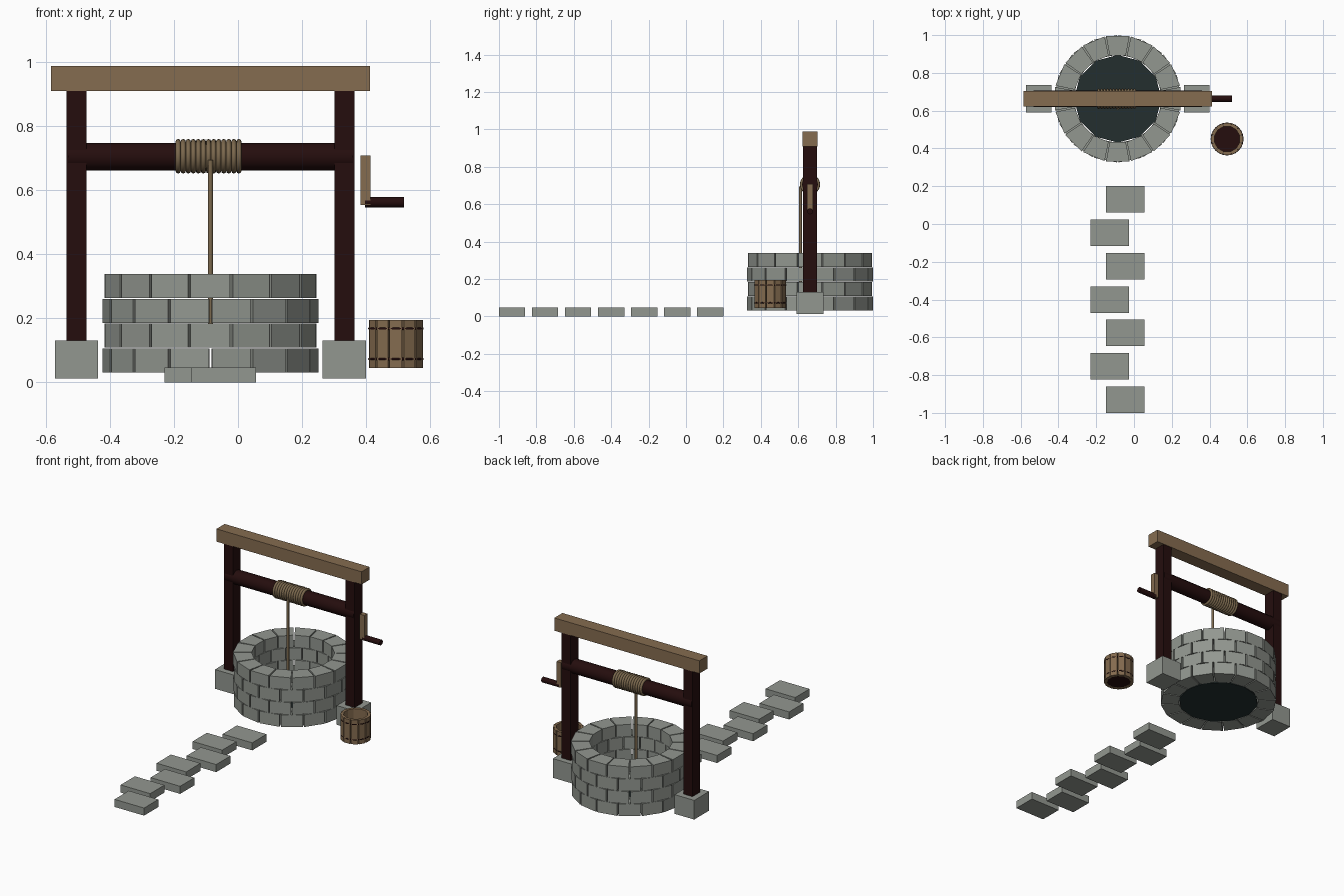
import bpy, bmesh, math
from mathutils import Matrix, Vector

if "Cube" in bpy.data.objects:
    bpy.data.objects.remove(bpy.data.objects["Cube"])

CX, CY = -0.086, 0.663          # well centre


def mat(name, rgb):
    m = bpy.data.materials.new(name)
    m.diffuse_color = (*rgb, 1)
    m.use_nodes = True
    m.node_tree.nodes["Principled BSDF"].inputs["Base Color"].default_value = m.diffuse_color
    return m


STONE = mat("grey stone", (0.29, 0.31, 0.28))
TAN = mat("tan wood", (0.235, 0.15, 0.08))
DARK = mat("dark wood", (0.018, 0.004, 0.004))
ROPE = mat("rope", (0.20, 0.14, 0.075))
WATER = mat("dark water", (0.017, 0.028, 0.028))


def finish(bm, name, material, smooth=False):
    bmesh.ops.recalc_face_normals(bm, faces=bm.faces)
    me = bpy.data.meshes.new(name)
    bm.to_mesh(me)
    bm.free()
    me.materials.append(material)
    for p in me.polygons:
        p.use_smooth = smooth and len(p.vertices) <= 4
    ob = bpy.data.objects.new(name, me)
    bpy.context.collection.objects.link(ob)
    return ob


def add_box(bm, centre, size, rot=Matrix()):
    m = Matrix.Translation(centre) @ rot @ Matrix.Diagonal((*size, 1))
    bmesh.ops.create_cube(bm, size=1, matrix=m)


def box(name, centre, size, material):
    bm = bmesh.new()
    add_box(bm, centre, size)
    return finish(bm, name, material)


def cylinder(name, centre, r, length, material, axis='Z', sides=12, smooth=True):
    rot = Matrix.Rotation(math.pi / 2, 4, 'Y') if axis == 'X' else Matrix()
    bm = bmesh.new()
    bmesh.ops.create_cone(bm, cap_ends=True, segments=sides, radius1=r, radius2=r,
                          depth=length, matrix=Matrix.Translation(centre) @ rot)
    return finish(bm, name, material, smooth)


def add_ring(bm, centre, major, minor, rot=Matrix(), n=24, k=8):
    m = Matrix.Translation(centre) @ rot
    grid = []
    for i in range(n):
        a = 2 * math.pi * i / n
        row = []
        for j in range(k):
            b = 2 * math.pi * j / k
            r = major + minor * math.cos(b)
            row.append(bm.verts.new(m @ Vector((r * math.cos(a), r * math.sin(a),
                                                minor * math.sin(b)))))
        grid.append(row)
    for i in range(n):
        for j in range(k):
            i2, j2 = (i + 1) % n, (j + 1) % k
            bm.faces.new((grid[i][j], grid[i2][j], grid[i2][j2], grid[i][j2]))


# Well wall: four staggered courses of sixteen wedge stones
STEP = math.radians(22.5)
GAP = math.radians(0.7)
for c in range(4):
    bm = bmesh.new()
    z0 = 0.031 + c * 0.0775
    for i in range(16):
        mid = -math.pi / 2 + STEP * (i + (0.5 if c % 2 == 0 else 0))
        vs = []
        for z in (z0, z0 + 0.075):
            for r, s in ((0.233, -1), (0.337, -1), (0.337, 1), (0.233, 1)):
                a = mid + s * (STEP / 2 - GAP)
                vs.append(bm.verts.new((CX + r * math.cos(a), CY + r * math.sin(a), z)))
        bm.faces.new(vs[:4])
        bm.faces.new(vs[4:])
        for k in range(4):
            n = (k + 1) % 4
            bm.faces.new((vs[k], vs[n], vs[4 + n], vs[4 + k]))
    finish(bm, f"wall_course_{c + 1}", STONE)

# Water disc at the bottom of the wall
cylinder("water", (CX, CY, 0.036), 0.232, 0.01, WATER, sides=12, smooth=False)

# Frame: footing blocks, posts, top beam
for side, s in (("left", -1), ("right", 1)):
    x = CX + s * 0.418
    box(f"{side}_footing", (x, CY, 0.072), (0.135, 0.145, 0.119), STONE)
    box(f"{side}_post", (x, CY, 0.49), (0.062, 0.075, 0.84), DARK)
box("top_beam", (CX, CY, 0.949), (0.996, 0.08, 0.079), TAN)

# Windlass: axle, crank arm and handle
cylinder("axle", (CX, CY, 0.705), 0.043, 0.89, DARK, axis='X')
box("crank_arm", (0.398, CY, 0.631), (0.032, 0.03, 0.155), TAN)
cylinder("crank_handle", (0.458, CY, 0.5625), 0.0165, 0.122, DARK, axis='X')

# Rope: coil around the axle and hanging length
bm = bmesh.new()
for i in range(13):
    add_ring(bm, (-0.092 + (i - 6) * 0.0158, CY, 0.706), 0.046, 0.008,
             Matrix.Rotation(math.pi / 2, 4, 'Y'))
finish(bm, "rope_coil", ROPE, True)
cylinder("hanging_rope", (CX, CY - 0.051, 0.425), 0.008, 0.54, ROPE, sides=8)

# Bucket: twelve staves, bottom and two hoops
B = Vector((0.493, 0.45, 0))
bm = bmesh.new()
for i in range(12):
    a = 2 * math.pi * i / 12
    add_box(bm, B + Vector((0.0755 * math.cos(a), 0.0755 * math.sin(a), 0.12)),
            (0.018, 0.039, 0.15), Matrix.Rotation(a, 4, 'Z'))
finish(bm, "bucket_staves", TAN)
cylinder("bucket_bottom", B + Vector((0, 0, 0.058)), 0.07, 0.02, DARK, sides=16)
bm = bmesh.new()
for z in (0.073, 0.168):
    add_ring(bm, B + Vector((0, 0, z)), 0.083, 0.004)
finish(bm, "bucket_hoops", DARK, True)

# Stepping stones, alternating left and right
for i in range(7):
    x = -0.128 if i % 2 else -0.046
    box(f"stepping_stone_{i + 1}", (x, 0.13 - i * 0.1767, 0.0235),
        (0.203, 0.14, 0.047), STONE)
